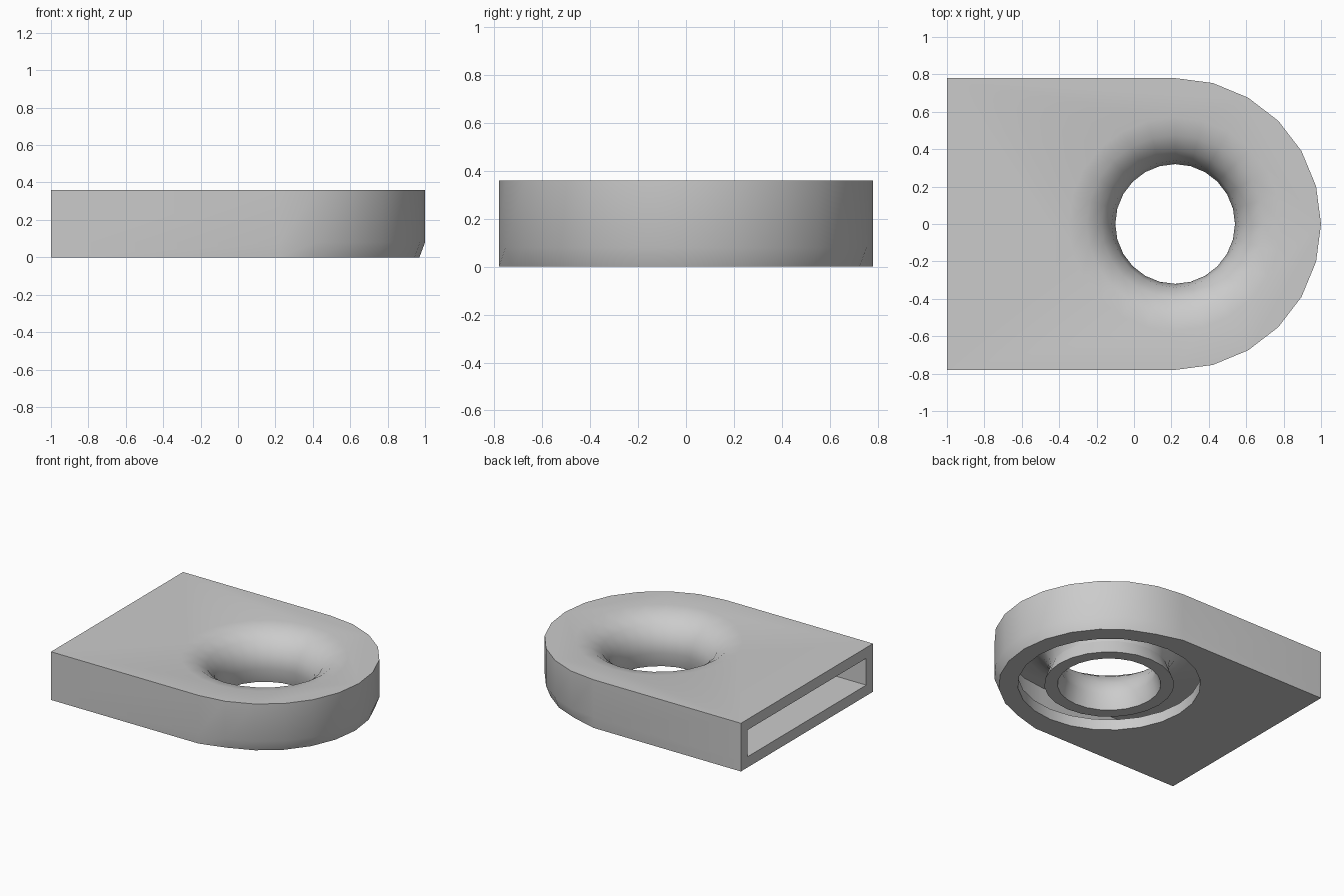
import bpy, bmesh, math
from math import sin, cos, pi, radians

if "Cube" in bpy.data.objects:
    bpy.data.objects.remove(bpy.data.objects["Cube"], do_unlink=True)

CX, HEIGHT, HALF, WALL = 0.22, 0.36, 0.78, 0.08   # hole centre, size, wall
CURVE_R, CURVE_Z, FLARE = 0.57, 0.11, 0.25        # flare arc centre and radius
SEG = 24

grey = bpy.data.materials.new("plain grey")
grey.use_nodes = True
grey.diffuse_color = (0.6, 0.6, 0.6, 1)
grey.node_tree.nodes["Principled BSDF"].inputs["Base Color"].default_value = (0.6, 0.6, 0.6, 1)


def loft(name, rings):
    """Closed solid through a stack of matching outlines, bottom to top."""
    bm = bmesh.new()
    loops = [[bm.verts.new(p) for p in ring] for ring in rings]
    n = len(loops[0])
    for a, b in zip(loops, loops[1:]):
        for i in range(n):
            j = (i + 1) % n
            bm.faces.new((a[i], a[j], b[j], b[i]))
    bm.faces.new(loops[0][::-1])
    bm.faces.new(loops[-1])
    bmesh.ops.recalc_face_normals(bm, faces=bm.faces)
    mesh = bpy.data.meshes.new(name)
    bm.to_mesh(mesh)
    bm.free()
    mesh.materials.append(grey)
    ob = bpy.data.objects.new(name, mesh)
    bpy.context.collection.objects.link(ob)
    return ob


def d_outline(z, half, back, nose):
    """Straight sides with a half-round nose; nose may be drawn in."""
    pts = [(back, half, z), (back, -half, z)]
    for k in range(SEG // 2 + 1):
        a = -pi / 2 + 2 * pi * k / SEG
        r = half if k in (0, SEG // 2) else nose
        pts.append((CX + r * cos(a), r * sin(a), z))
    return pts


def circle(r, z):
    return [(CX + r * cos(2 * pi * i / SEG), r * sin(2 * pi * i / SEG), z)
            for i in range(SEG)]


def flare_rings(radius, low):
    """Rings of the trumpet curve from height low up to its flat top."""
    dz = CURVE_Z - low
    rings = [circle(CURVE_R - math.sqrt(radius ** 2 - dz ** 2), low)]
    for deg in (0, 22.5, 45, 67.5, 90):
        a = radians(deg)
        rings.append(circle(CURVE_R - radius * cos(a), CURVE_Z + radius * sin(a)))
    return rings


# Outer shell, with the nose drawn in along its lower edge
body = loft("nozzle_body", [d_outline(0, HALF, -1, 0.75),
                            d_outline(WALL, HALF, -1, HALF),
                            d_outline(HEIGHT, HALF, -1, HALF)])
# Hollow channel, open at the straight end
channel = loft("channel_cutter", [d_outline(z, HALF - WALL, -1.2, HALF - WALL)
                                  for z in (WALL, HEIGHT - WALL)])
# Round intake under the nose
intake = loft("intake_cutter", [circle(0.62, -0.1), circle(0.62, 0.15)])
# Trumpet-shaped collar and the hole through it
collar = loft("collar_solid", flare_rings(FLARE - WALL, 0) + [circle(CURVE_R, 0.32)])
bore = loft("bore_cutter", flare_rings(FLARE, -0.02) + [circle(CURVE_R, 0.45)])

parts = ((channel, 'DIFFERENCE'), (intake, 'DIFFERENCE'),
         (collar, 'UNION'), (bore, 'DIFFERENCE'))
for part, op in parts:
    part.hide_render = True
    mod = body.modifiers.new(part.name, 'BOOLEAN')
    mod.object, mod.operation, mod.solver = part, op, 'EXACT'

# Bake the cuts and drop the helpers
graph = bpy.context.evaluated_depsgraph_get()
baked = bpy.data.meshes.new_from_object(body.evaluated_get(graph))
body.modifiers.clear()
body.data = baked
for part, _ in parts:
    bpy.data.objects.remove(part, do_unlink=True)

bpy.ops.object.select_all(action='DESELECT')
body.select_set(True)
bpy.context.view_layer.objects.active = body
bpy.ops.object.shade_smooth_by_angle(angle=radians(30))
